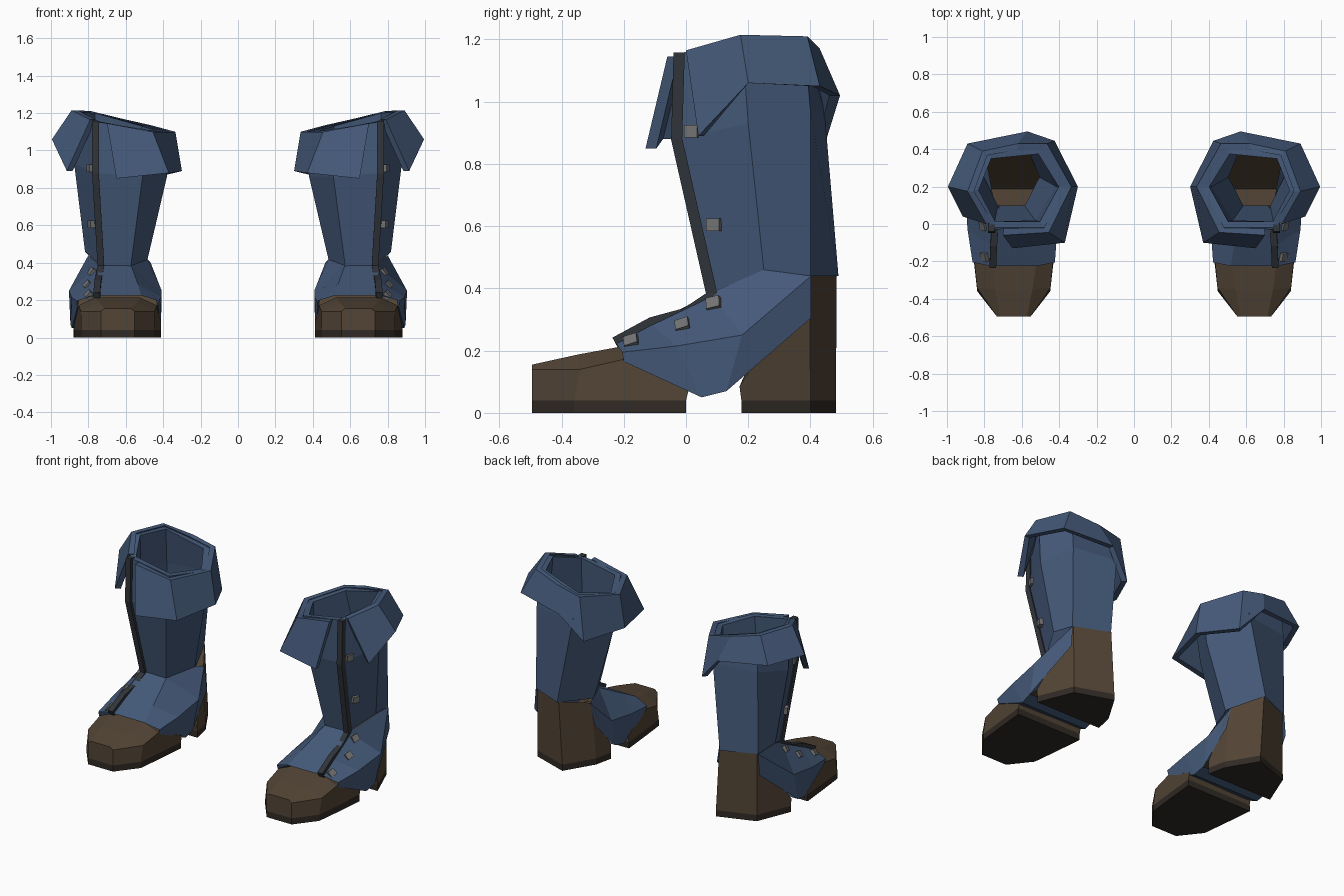
import bpy, bmesh
from mathutils import Vector

if "Cube" in bpy.data.objects:
    bpy.data.objects.remove(bpy.data.objects["Cube"])


def material(name, rgb):
    m = bpy.data.materials.new(name)
    m.diffuse_color = (*rgb, 1)
    m.use_nodes = True
    m.node_tree.nodes["Principled BSDF"].inputs["Base Color"].default_value = m.diffuse_color
    return m


BLUE = material("blue_leather", (0.058, 0.1, 0.19))
BROWN = material("brown_leather", (0.085, 0.058, 0.036))
SOLE = material("dark_sole", (0.03, 0.023, 0.018))
DARK = material("dark_trim", (0.03, 0.035, 0.042))
METAL = material("grey_metal", (0.17, 0.17, 0.17))


def finish(name, bm, mat):
    """Turn a bmesh into an object mirrored to the other boot."""
    bmesh.ops.recalc_face_normals(bm, faces=bm.faces)
    me = bpy.data.meshes.new(name)
    bm.to_mesh(me)
    bm.free()
    me.materials.append(mat)
    ob = bpy.data.objects.new(name, me)
    bpy.context.collection.objects.link(ob)
    ob.modifiers.new("other_boot", 'MIRROR').use_mirror_merge = False
    return ob


def loft(name, rows, mat, caps=True, skip=()):
    """Skin closed loops; skip lists (row, column) quads to leave out."""
    bm = bmesh.new()
    vs = [[bm.verts.new(p) for p in r] for r in rows]
    n = len(rows[0])
    for i in range(len(rows) - 1):
        for j in range(n):
            if (i, j) not in skip:
                k = (j + 1) % n
                bm.faces.new((vs[i][j], vs[i][k], vs[i + 1][k], vs[i + 1][j]))
    if caps:
        bm.faces.new(vs[0])
        bm.faces.new(vs[-1])
    return finish(name, bm, mat)


def arch(*half, cx=.643):
    """Symmetric section from (half_width, y, z) points, listed bottom to top."""
    return ([(cx - w, y, z) for w, y, z in half] +
            [(cx + w, y, z) for w, y, z in reversed(half)])


def inset(ring, f):
    c = sum((Vector(p) for p in ring), Vector()) / len(ring)
    return [(c.x + (p[0] - c.x) * f, c.y + (p[1] - c.y) * f, p[2]) for p in ring]


# shaft: six-sided outer wall up, over the rim, and down the inside
ankle = [(.735, .08, .385), (.575, .08, .37), (.488, .25, .40),
         (.585, .49, .44), (.80, .40, .44), (.818, .25, .46)]
calf = [(.765, -.03, .88), (.51, -.01, .86), (.38, .20, .86),
        (.505, .445, .97), (.795, .40, .97), (.876, .20, .93)]
rim = [(.765, -.02, 1.155), (.48, -.02, 1.11), (.36, .20, 1.095),
       (.49, .41, 1.13), (.79, .38, 1.2), (.87, .18, 1.205)]
loft("shaft", [ankle, calf, rim, inset(rim, .84), inset(calf, .86), inset(ankle, .9)],
     BLUE, caps=False)

# folded cuff: (top, bottom) pairs from the outer flap tip round to the front flap tip
cuff = [((.79, .0, 1.165), (.915, .04, .89)),
        ((.89, .175, 1.215), (.995, .20, 1.06)),
        ((.81, .39, 1.21), (.89, .43, 1.05)),
        ((.62, .43, 1.17), (.57, .495, 1.02)),
        ((.465, .43, 1.135), (.425, .445, .86)),
        ((.335, .20, 1.1), (.30, .20, .89)),
        ((.455, -.045, 1.1), (.37, -.10, .88)),
        ((.70, -.06, 1.145), (.65, -.13, .85))]
mid = Vector((.635, .2, 0))
rows = []
for top, bot in cuff:
    t, b = Vector(top), Vector(bot)
    inward = (mid - b).to_2d().normalized().to_3d() * .035
    rows.append([t, b, b + inward, t + inward])
loft("cuff", rows, BLUE)

# vamp: saddle over the instep, open under the shaft
loft("vamp", [arch((.215, -.20, .165), (.22, -.205, .195), (.125, -.225, .225)),
              arch((.238, .05, .05), (.24, -.03, .215), (.115, -.11, .285), cx=.65),
              arch((.24, .13, .07), (.248, .18, .25), (.085, .08, .385), cx=.656),
              [(.44, .31, .26), (.467, .32, .40), (.485, .25, .42),
               (.82, .25, .46), (.80, .402, .44), (.81, .402, .305)]],
     BLUE, caps=False, skip={(2, 2), (2, 5)})

# toe cap
loft("toe_cap", [arch((.09, -.495, .04), (.09, -.495, .14), (.07, -.495, .155)),
                 arch((.195, -.36, .04), (.197, -.34, .14), (.10, -.35, .187)),
                 arch((.213, -.20, .04), (.21, -.20, .172), (.12, -.21, .213)),
                 arch((.232, .0, .04), (.232, .01, .08), (.11, -.05, .2))], BROWN)


def flat(points, z):
    return [(x, y, z) for x, y in points]


# front sole
front = [(.553, -.495), (.733, -.495), (.838, -.36), (.856, -.2),
         (.876, .0), (.411, .0), (.43, -.2), (.448, -.36)]
loft("front_sole", [flat(front, 0), flat(front, .04)], SOLE)

# heel counter and heel sole, with the back edge set toward the inside
heel = [(.415, .178), (.44, .295), (.553, .482), (.79, .40), (.88, .178)]
loft("heel_sole", [flat(heel, 0), flat(heel, .04)], SOLE)
loft("heel_counter", [flat(heel, .04),
                      [(.418, .172, .085), (.465, .31, .40), (.578, .484, .445),
                       (.79, .397, .445), (.88, .172, .085)]], BROWN)

# insole seen through the opening
bm = bmesh.new()
bm.faces.new([bm.verts.new(p) for p in flat([(.46, -.05), (.83, -.05), (.85, .25), (.44, .25)], .12)])
finish("insole", bm, BROWN)

# dark seam strip down the front
path = [Vector(p) for p in [(.762, -.022, 1.158), (.762, -.03, .88), (.733, .082, .385),
                            (.742, -.0, .32), (.75, -.11, .29), (.755, -.228, .226)]]
rows = []
for i, p in enumerate(path):
    d = path[min(i + 1, len(path) - 1)] - path[max(i - 1, 0)]
    nrm = Vector((0, d.z, -d.y)).normalized() * .018
    side = Vector((.018, 0, 0))
    rows.append([p - side - nrm, p + side - nrm, p + side + nrm, p - side + nrm])
loft("seam_strip", rows, DARK)

# buttons beside the seam: position, and lean for those on the instep
for i, (x, y, z, lean) in enumerate([(.787, .02, .905, 0), (.782, .09, .605, 0),
                                     (.778, .09, .35, .6), (.803, -.01, .28, .9),
                                     (.797, -.175, .228, .9)]):
    bm = bmesh.new()
    bmesh.ops.create_cube(bm, size=1)
    ob = finish(f"button_{i + 1}", bm, METAL)
    for v in ob.data.vertices:
        q = Vector((v.co.x * .03, v.co.y * .045, v.co.z * .04))
        q.rotate(Vector((0, 1, 0)).rotation_difference(Vector((.35, .93, .1 * lean))))
        if lean:
            q.rotate(Vector((1, 0, 0)).rotation_difference(Vector((.7, 0, .7 * lean))))
        v.co = q + Vector((x, y, z))
